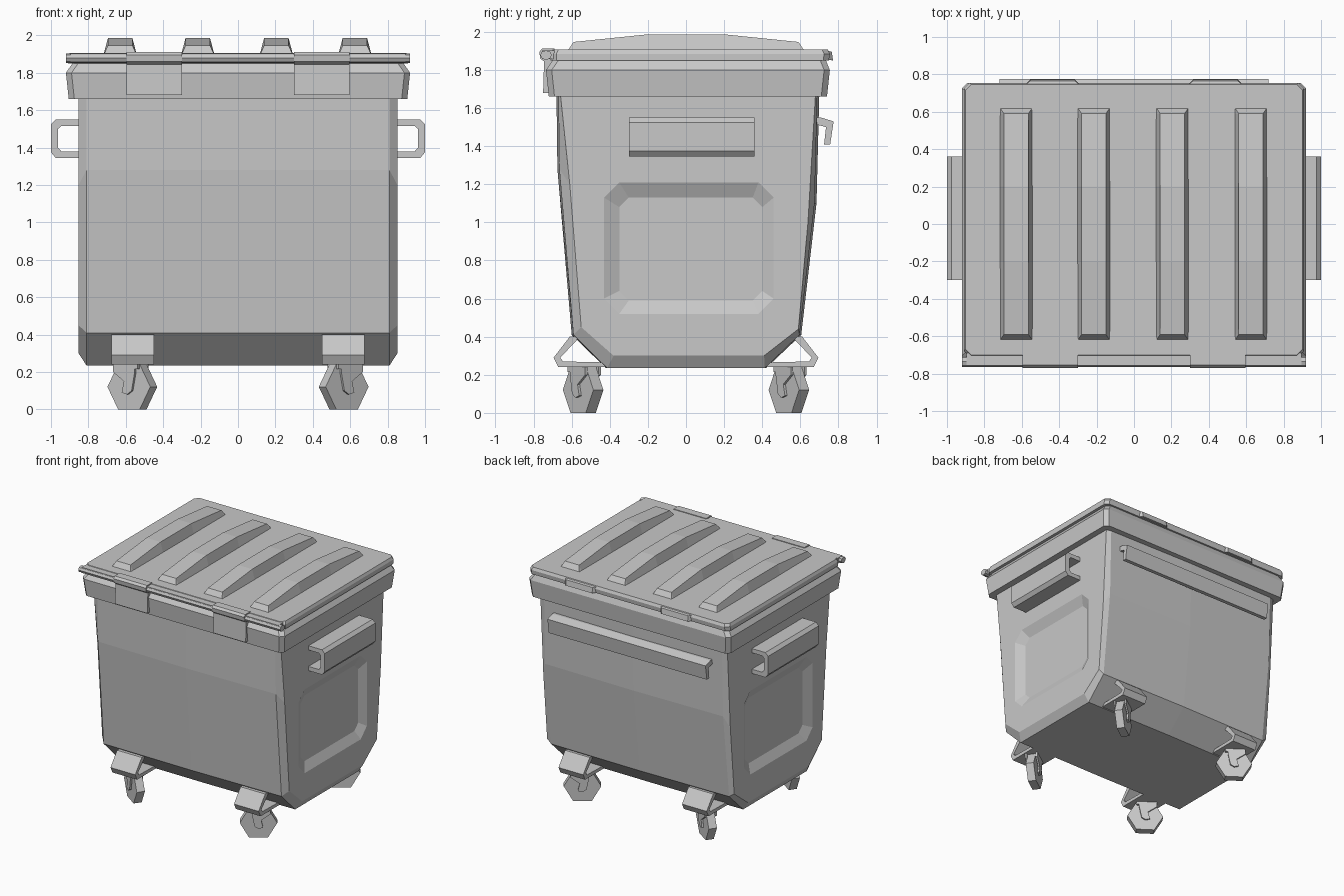
import bpy, bmesh
from math import sin, cos, pi, radians
from mathutils import Matrix

old = bpy.data.objects.get("Cube")
if old:
    bpy.data.objects.remove(old, do_unlink=True)

grey = bpy.data.materials.new("plain_grey")
grey.use_nodes = True
grey.diffuse_color = (0.58, 0.58, 0.58, 1)
grey.node_tree.nodes["Principled BSDF"].inputs["Base Color"].default_value = grey.diffuse_color


def loft(name, rings, matrix=None):
    """Skin equal-length rings of points and cap both ends."""
    bm = bmesh.new()
    loops = [[bm.verts.new(p) for p in ring] for ring in rings]
    n = len(loops[0])
    for a, b in zip(loops, loops[1:]):
        for i in range(n):
            j = (i + 1) % n
            bm.faces.new((a[i], a[j], b[j], b[i]))
    bm.faces.new(loops[0])
    bm.faces.new(loops[-1])
    bmesh.ops.recalc_face_normals(bm, faces=bm.faces)
    if matrix:
        bm.transform(matrix)
    mesh = bpy.data.meshes.new(name)
    bm.to_mesh(mesh)
    bm.free()
    mesh.materials.append(grey)
    obj = bpy.data.objects.new(name, mesh)
    bpy.context.collection.objects.link(obj)
    return obj


def slice_x(profile, x, scale=1.0):
    return [(x, y * scale, z) for y, z in profile]


def prism_x(name, profile, x0, x1):
    return loft(name, [slice_x(profile, x0), slice_x(profile, x1)])


def box(name, x0, x1, y0, y1, z0, z1):
    return prism_x(name, [(y0, z0), (y1, z0), (y1, z1), (y0, z1)], x0, x1)


def plan_ring(hx, y0, y1, z, c=0.03):
    """Rectangle with cut corners, seen from above."""
    return [(-hx + c, y0, z), (hx - c, y0, z), (hx, y0 + c, z), (hx, y1 - c, z),
            (hx - c, y1, z), (-hx + c, y1, z), (-hx, y1 - c, z), (-hx, y0 + c, z)]


def panel(y0, y1, z0, z1, c):
    """Cut-corner side panel, ordered to match the body profile."""
    return [(y0 + c, z1), (y0, z1 - c), (y0, z0 + c), (y0 + c, z0),
            (y1 - c, z0), (y1, z0 + c), (y1, z1 - c), (y1 - c, z1)]


# Body: tapered tub with chamfered corners and recessed side panels
tub = [(-0.68, 1.68), (-0.675, 1.28), (-0.60, 0.41), (-0.42, 0.235),
       (0.42, 0.235), (0.605, 0.41), (0.685, 1.1), (0.70, 1.68)]
side = [(-0.66, 1.68), (-0.61, 1.2), (-0.55, 0.45), (-0.38, 0.30),
        (0.41, 0.30), (0.59, 0.44), (0.64, 1.0), (0.68, 1.68)]
half = [(panel(-0.35, 0.40, 0.59, 1.13, 0.05), 0.815),
        (panel(-0.43, 0.46, 0.52, 1.21, 0.08), 0.852),
        (side, 0.852)]
rings = [slice_x(p, -x) for p, x in half]
rings += [slice_x(tub, -0.81, 0.985), slice_x(tub, 0), slice_x(tub, 0.81, 0.985)]
rings += [slice_x(p, x) for p, x in reversed(half)]
loft("body", rings)

# Rim collar and lid
loft("rim", [plan_ring(0.905, -0.72, 0.74, 1.66), plan_ring(0.92, -0.735, 0.755, 1.80),
             plan_ring(0.885, -0.70, 0.735, 1.85)])
loft("lid", [plan_ring(0.91, -0.71, 0.75, 1.85), plan_ring(0.91, -0.71, 0.755, 1.885),
             plan_ring(0.90, -0.70, 0.745, 1.907)])

# Raised arched ribs on the lid
arch = [(-0.62, 1.90), (-0.59, 1.945), (-0.2, 1.985), (0.2, 1.985), (0.59, 1.945), (0.62, 1.90)]
for i, x in enumerate((-0.63, -0.215, 0.205, 0.625)):
    rib = []
    for y, z in arch:
        top = 0.085 if z < 1.91 else 0.065
        rib.append([(x - 0.088, y, 1.90), (x + 0.088, y, 1.90),
                    (x + top, y, z + 0.002), (x - top, y, z + 0.002)])
    loft(f"lid_rib_{i + 1}", rib)

# Hinge rod and rail along the front
rod = [(-0.735 + 0.03 * cos(k * pi / 4), 1.878 + 0.025 * sin(k * pi / 4)) for k in range(8)]
prism_x("hinge_rod", rod, -0.92, 0.92)
box("hinge_rail", -0.895, 0.895, -0.755, -0.69, 1.857, 1.903)

# Hinge straps at the front and lid lips at the back
strap = [(-0.69, 1.912), (-0.755, 1.912), (-0.77, 1.895), (-0.765, 1.86),
         (-0.745, 1.845), (-0.75, 1.68), (-0.69, 1.68)]
lip = [(0.73, 1.905), (0.765, 1.895), (0.772, 1.85), (0.73, 1.855)]
for s, label in ((-1, "right"), (1, "left")):
    prism_x(f"hinge_strap_{label}", strap, s * 0.30, s * 0.595)
    loft(f"lid_lip_{label}", [[(s * (0.435 + d * w), y, z) for (y, z), w in
                              zip(lip, (0.16, 0.12, 0.12, 0.16))] for d in (-1, 1)])

# Side lifting handles: channel sections
channel = [(0.84, 1.55), (0.975, 1.55), (1.0, 1.525), (1.0, 1.375), (0.975, 1.345),
           (0.84, 1.345), (0.84, 1.38), (0.945, 1.38), (0.962, 1.40), (0.962, 1.50),
           (0.945, 1.515), (0.84, 1.515)]
for s, label in ((-1, "right"), (1, "left")):
    loft(f"side_handle_{label}", [[(s * x, y, z) for x, z in channel] for y in (-0.30, 0.36)])

# Back grab rail: plate with a downward lip
grab = [(0.68, 1.55), (0.71, 1.55), (0.775, 1.53), (0.757, 1.41),
        (0.725, 1.41), (0.735, 1.50), (0.68, 1.515)]
prism_x("back_grab_rail", grab, -0.72, 0.72)

# Casters: bent bracket, swivel plate, fork and six-sided wheel at each corner
bracket = [(0.58, 0.40), (0.61, 0.40), (0.695, 0.29), (0.67, 0.24), (0.42, 0.24),
           (0.42, 0.265), (0.645, 0.27), (0.66, 0.29), (0.57, 0.385)]
fork = [(-0.09, 0.245), (0.05, 0.245), (0.05, 0.20), (0.03, 0.10), (0.0, 0.08),
        (-0.035, 0.09), (-0.02, 0.15), (-0.09, 0.20)]
hexagon = [(0.14 * cos(k * pi / 3), 0.121 + 0.14 * sin(k * pi / 3)) for k in range(6)]
for sx, side_label in ((-1, "right"), (1, "left")):
    for sy, end_label in ((-1, "front"), (1, "back")):
        tag = f"{end_label}_{side_label}"
        prism_x(f"bracket_{tag}", [(sy * y, z) for y, z in bracket], sx * 0.45, sx * 0.675)
        place = Matrix.Translation((sx * 0.565, sy * 0.54, 0)) @ Matrix.Rotation(radians(sx * 35), 4, "Z")
        loft(f"wheel_{tag}", [[(u, d, z) for u, z in hexagon] for d in (-0.032, 0.032)], place)
        for d, cheek in ((-0.05, "outer"), (0.036, "inner")):
            loft(f"fork_{cheek}_{tag}",
                 [[(-sx * u, d + t, z) for u, z in fork] for t in (0, 0.014)], place)
        loft(f"swivel_{tag}", [[(-0.07, -0.05, z), (0.07, -0.05, z), (0.07, 0.05, z), (-0.07, 0.05, z)]
                               for z in (0.215, 0.25)], place)
